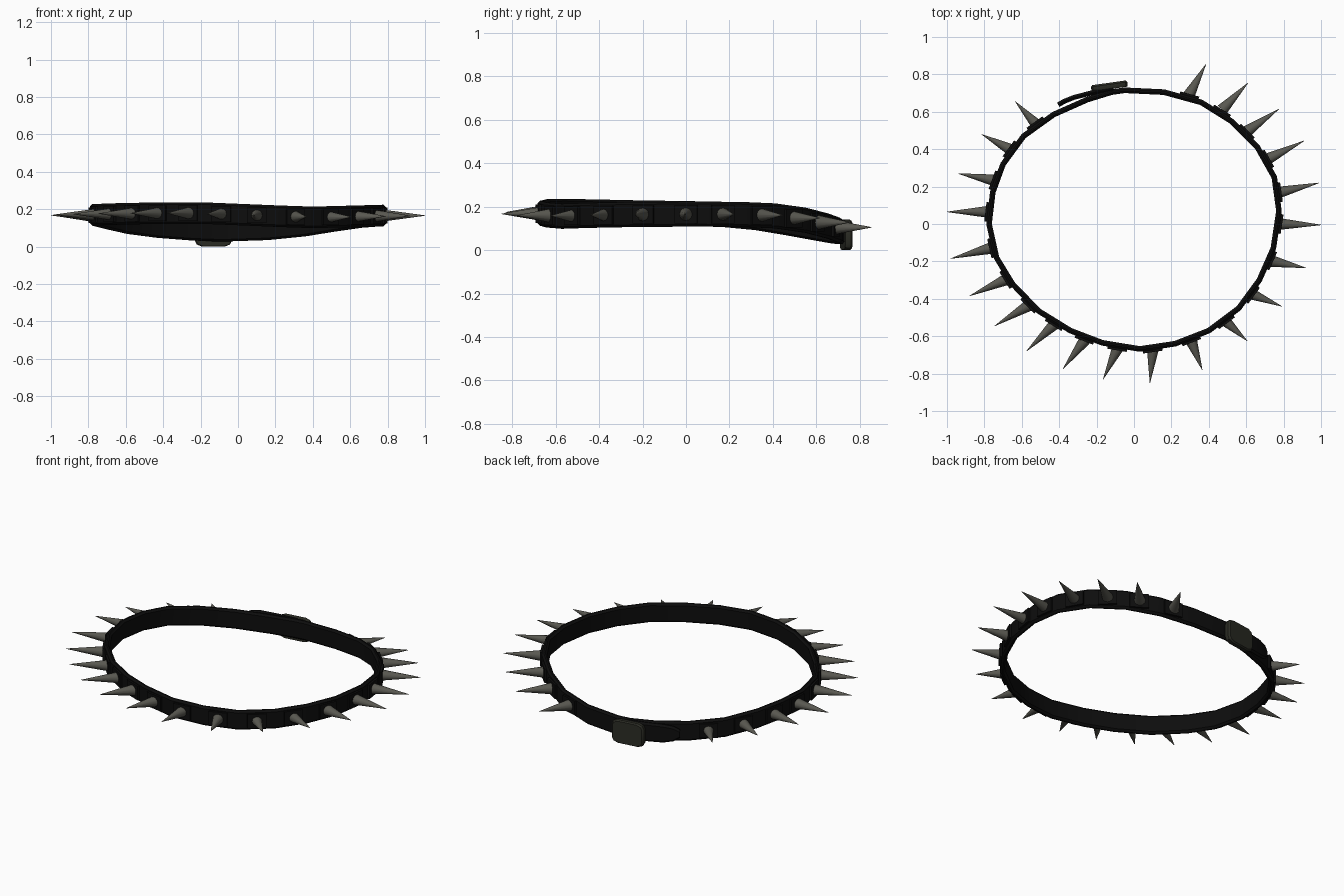
import bpy, bmesh, math
from mathutils import Vector, Matrix

if "Cube" in bpy.data.objects:
    bpy.data.objects.remove(bpy.data.objects["Cube"])


def material(name, rgb):
    m = bpy.data.materials.new(name)
    m.diffuse_color = (*rgb, 1)
    m.use_nodes = True
    m.node_tree.nodes["Principled BSDF"].inputs["Base Color"].default_value = m.diffuse_color
    return m


LEATHER = material("black leather", (0.004, 0.004, 0.004))
METAL = material("spike metal", (0.10, 0.098, 0.082))
BUCKLE = material("dark buckle metal", (0.024, 0.025, 0.018))


def finish(name, bm, mat, angle=35):
    bmesh.ops.recalc_face_normals(bm, faces=bm.faces)
    me = bpy.data.meshes.new(name)
    bm.to_mesh(me)
    bm.free()
    ob = bpy.data.objects.new(name, me)
    bpy.context.collection.objects.link(ob)
    me.materials.append(mat)
    bpy.ops.object.select_all(action='DESELECT')
    ob.select_set(True)
    bpy.context.view_layer.objects.active = ob
    bpy.ops.object.shade_smooth_by_angle(angle=math.radians(angle))
    return ob


def sweep(name, path, closed, thick, heights):
    """Sweep a chamfered upright strap section along a path."""
    bm = bmesh.new()
    n, rings = len(path), []
    for i, p in enumerate(path):
        a = path[(i - 1) % n] if closed or i > 0 else p
        b = path[(i + 1) % n] if closed or i < n - 1 else p
        t = Vector((b.x - a.x, b.y - a.y, 0)).normalized()
        out = Vector((-t.y, t.x, 0))
        h, w, c = heights[i] / 2, thick / 2, 0.011
        section = [(-w, -h + c), (-w + c, -h), (w - c, -h), (w, -h + c),
                   (w, h - c), (w - c, h), (-w + c, h), (-w, h - c)]
        rings.append([bm.verts.new(p + out * u + Vector((0, 0, v))) for u, v in section])
    for i in range(n if closed else n - 1):
        r, s = rings[i], rings[(i + 1) % n]
        for k in range(8):
            bm.faces.new((r[k], r[(k + 1) % 8], s[(k + 1) % 8], s[k]))
    if not closed:
        bm.faces.new(rings[0])
        bm.faces.new(rings[-1])
    return finish(name, bm, LEATHER)


# Collar strap, a clockwise centreline that dips at the back
loop = [Vector(p) for p in [
    (-.05, .715, .085), (.16, .705, .092), (.36, .65, .112), (.52, .55, .138),
    (.66, .41, .158), (.75, .25, .165), (.775, .07, .166), (.745, -.13, .165),
    (.67, -.30, .163), (.56, -.45, .160), (.40, -.57, .156), (.22, -.64, .162),
    (.03, -.668, .170), (-.17, -.635, .178), (-.34, -.57, .179), (-.51, -.465, .177),
    (-.65, -.32, .174), (-.735, -.18, .171), (-.775, 0, .169), (-.755, .17, .164),
    (-.70, .32, .150), (-.59, .47, .125), (-.43, .585, .104), (-.25, .665, .090),
    (-.12, .705, .085)]]
sweep("collar_strap", loop, True, 0.03, [0.115] * len(loop))

# Free strap end that tapers to a tongue beside the buckle
tail = [Vector(p) for p in [
    (-.405, .637, .100), (-.375, .655, .098), (-.32, .677, .094),
    (-.22, .703, .088), (-.11, .722, .085)]]
sweep("strap_tongue", tail, False, 0.026, [0.05, 0.09, 0.11, 0.113, 0.113])

# Spikes as (base x, base y, tip x, tip y), clockwise from the back
spikes = [
    (.30, .70, .385, .855), (.48, .62, .61, .755), (.61, .50, .775, .615),
    (.72, .35, .91, .445), (.78, .17, .99, .22), (.785, 0, 1, -.005),
    (.745, -.20, .92, -.235), (.63, -.375, .79, -.44), (.49, -.52, .605, -.625),
    (.31, -.635, .365, -.78), (.10, -.68, .085, -.85), (-.09, -.67, -.165, -.83),
    (-.27, -.63, -.38, -.775), (-.43, -.54, -.575, -.68), (-.57, -.44, -.745, -.545),
    (-.69, -.30, -.88, -.385), (-.77, -.13, -.98, -.185), (-.79, .065, -1, .065),
    (-.755, .235, -.94, .27), (-.665, .40, -.815, .48), (-.525, .535, -.635, .655)]


def on_strap(p):
    """Closest strap point and the direction of the strap there."""
    best = None
    for a, b in zip(loop, loop[1:] + loop[:1]):
        d = b - a
        f = max(0, min(1, (p - a).xy.dot(d.xy) / d.xy.length_squared))
        q = a + d * f
        gap = (p - q).xy.length
        if best is None or gap < best[0]:
            best = (gap, q, d.normalized())
    return best[1], best[2]


def frame(x, y, z, origin):
    m = Matrix((x, y, z)).transposed().to_4x4()
    m.translation = origin
    return m


bm_spike, bm_plate = bmesh.new(), bmesh.new()
for bx, by, tx, ty in spikes:
    q, t = on_strap(Vector((bx, by, 0)))
    flat = Vector((t.x, t.y, 0)).normalized()
    out = Vector((-flat.y, flat.x, 0))
    # Leather pad under the spike
    m = frame(flat, out, Vector((0, 0, 1)), q + out * 0.014)
    bmesh.ops.create_cube(bm_plate, size=1, matrix=m @ Matrix.Diagonal((.105, .026, .085, 1)))
    # Cone from the strap to the tip
    base, tip = Vector((bx, by, q.z)), Vector((tx, ty, q.z))
    axis = tip - base
    base -= axis.normalized() * 0.012
    length = (tip - base).length
    m = Matrix.Translation((base + tip) / 2) @ axis.to_track_quat('Z', 'Y').to_matrix().to_4x4()
    bmesh.ops.create_cone(bm_spike, cap_ends=True, segments=12, radius1=0.032,
                          radius2=0.001, depth=length, matrix=m)
finish("spike_pads", bm_plate, LEATHER)
finish("spikes", bm_spike, METAL)

# Buckle plate: rounded rectangle with a bevelled rim
bm = bmesh.new()
outline = [(-.098, -.042), (-.088, -.060), (-.062, -.070), (.062, -.070), (.088, -.060), (.098, -.042),
           (.098, .042), (.088, .060), (.062, .070), (-.062, .070), (-.088, .060), (-.098, .042)]
layers = [[bm.verts.new((u * s, d, v * s)) for u, v in outline]
          for d, s in ((-.017, .96), (-.010, 1), (.008, 1), (.017, .92))]
for a, b in zip(layers, layers[1:]):
    for k in range(12):
        j = (k + 1) % 12
        bm.faces.new((a[k], a[j], b[j], b[k]))
bm.faces.new(layers[0])
bm.faces.new(layers[-1])
bm.transform(Matrix.Translation((-.132, .738, .0705)) @ Matrix.Rotation(math.radians(8), 4, 'Z'))
finish("buckle", bm, BUCKLE, 30)
